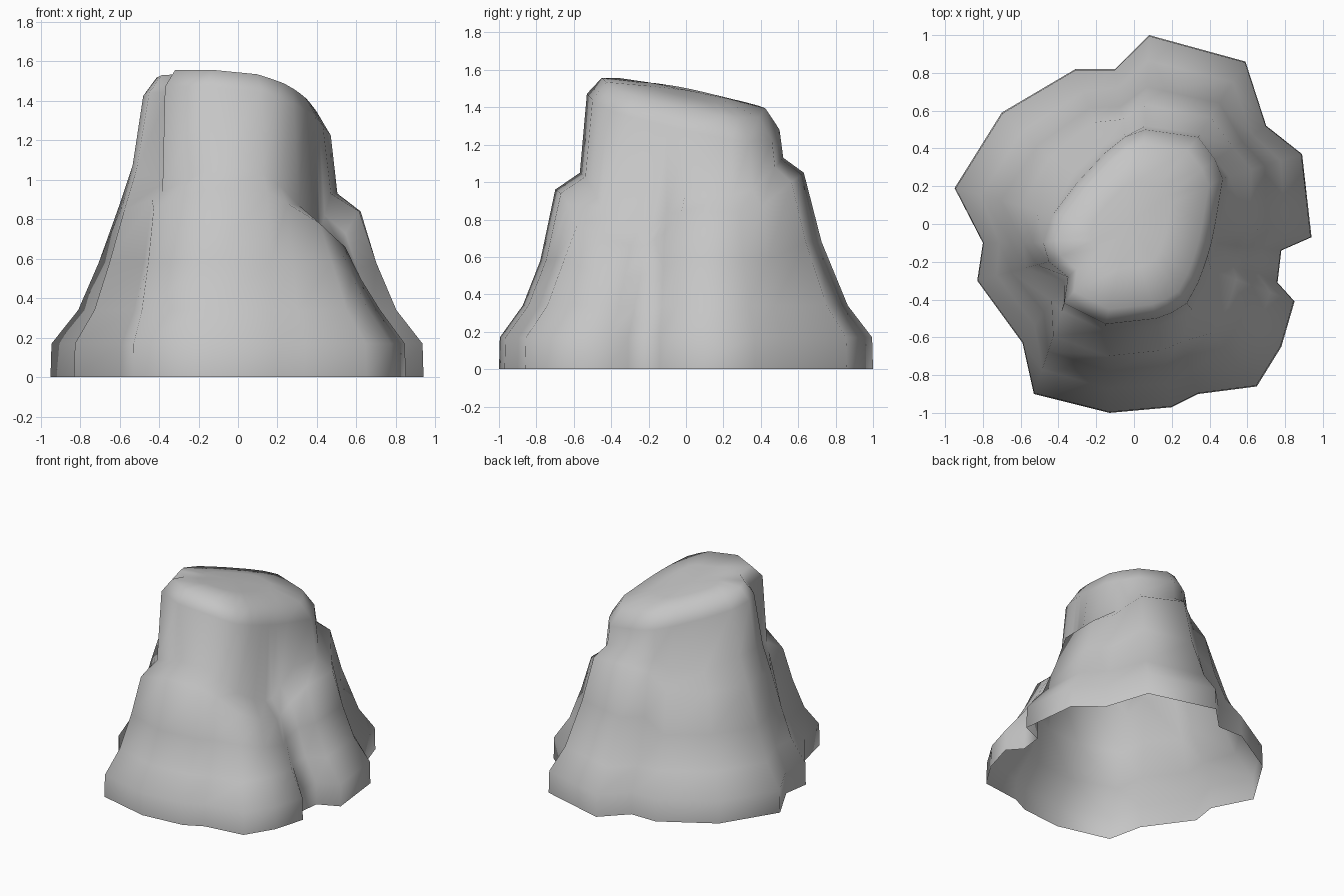
import bpy
import bmesh
from mathutils import Vector

# Remove the default object
default_object = bpy.data.objects.get("Cube")
if default_object:
    bpy.data.objects.remove(default_object, do_unlink=True)


def make_material(name, colour):
    material = bpy.data.materials.new(name)
    material.use_nodes = True
    material.diffuse_color = colour
    shader = material.node_tree.nodes["Principled BSDF"]
    shader.inputs["Base Color"].default_value = colour
    shader.inputs["Roughness"].default_value = 0.9
    return material


# Wall profiles: waist height, waist spread, ledge spread,
# spread just above the ledge, rise above the ledge
SHARP = (.58, .53, .36, .08, .09)
STEEP = (.68, .45, .26, .04, .08)
SOFT = (.58, .53, .33, .17, .2)

# Ribs around the rock: foot x, foot y, crown x, crown y, ledge height, profile
RIBS = [
    (.94, -.07, .43, 0, .84, SHARP), (.89, .37, .47, .24, .84, SHARP),
    (.7, .52, .43, .34, .87, SHARP), (.59, .86, .34, .46, 1, STEEP),
    (.08, 1, .06, .5, 1.05, STEEP), (-.1, .82, -.05, .46, 1, STEEP),
    (-.31, .82, -.15, .38, .9, SHARP), (-.7, .59, -.3, .22, .87, SHARP),
    (-.95, .19, -.43, .05, .87, SOFT), (-.8, -.1, -.48, -.1, .87, SOFT),
    (-.83, -.3, -.45, -.2, .85, SOFT), (-.59, -.63, -.35, -.28, .9, SHARP),
    (-.53, -.9, -.37, -.42, .85, SHARP), (-.13, -1, -.15, -.53, .96, SHARP),
    (.2, -.97, .12, -.5, .94, SHARP), (.34, -.9, .2, -.47, .88, SHARP),
    (.65, -.86, .28, -.42, .78, SHARP), (.78, -.65, .34, -.31, .7, SHARP),
    (.85, -.41, .37, -.23, .66, SHARP), (.76, -.31, .39, -.17, .66, SHARP),
    (.78, -.14, .41, -.1, .73, SHARP),
]
CROWN_CENTRE = Vector((-.03, 0))


def crown_height(point):
    """Sloping summit that falls to the back and drops off on the left."""
    return 1.47 - .17 * point.y - .08 * point.x - .18 * max(point.x - .1, 0)


def rib_points(foot_x, foot_y, crown_x, crown_y, ledge, profile):
    """Climb one rib from the foot, over the ledge, to the summit."""
    waist, waist_spread, ledge_spread, upper_spread, rise = profile
    foot = Vector((foot_x, foot_y))
    crown = Vector((crown_x, crown_y))
    rim = CROWN_CENTRE.lerp(crown, .85)
    inner = CROWN_CENTRE.lerp(crown, .45)
    brow = crown_height(crown) - .1
    wall = [
        (1, 0),
        (.99, .17),
        (.73, .34),
        (waist_spread, min(waist, ledge * .75)),
        (ledge_spread, ledge),
        (upper_spread, ledge + rise),
        (0, brow),
    ]
    points = [(*crown.lerp(foot, spread), height) for spread, height in wall]
    points.append((*rim, crown_height(rim)))
    points.append((*inner, crown_height(inner) + .015))
    return points


# Rock shell, open underneath
mesh = bmesh.new()
columns = [[mesh.verts.new(p) for p in rib_points(*rib)] for rib in RIBS]
summit = mesh.verts.new((*CROWN_CENTRE, crown_height(CROWN_CENTRE) + .02))

for index, column in enumerate(columns):
    following = columns[(index + 1) % len(columns)]
    for level in range(len(column) - 1):
        mesh.faces.new((column[level], following[level],
                        following[level + 1], column[level + 1]))
    mesh.faces.new((column[-1], following[-1], summit))

for face in mesh.faces:
    face.smooth = True
mesh.normal_update()

rock_mesh = bpy.data.meshes.new("rock")
mesh.to_mesh(rock_mesh)
mesh.free()
rock_mesh.materials.append(make_material("stone grey", (.56, .56, .56, 1)))
rock = bpy.data.objects.new("rock", rock_mesh)
bpy.context.collection.objects.link(rock)
